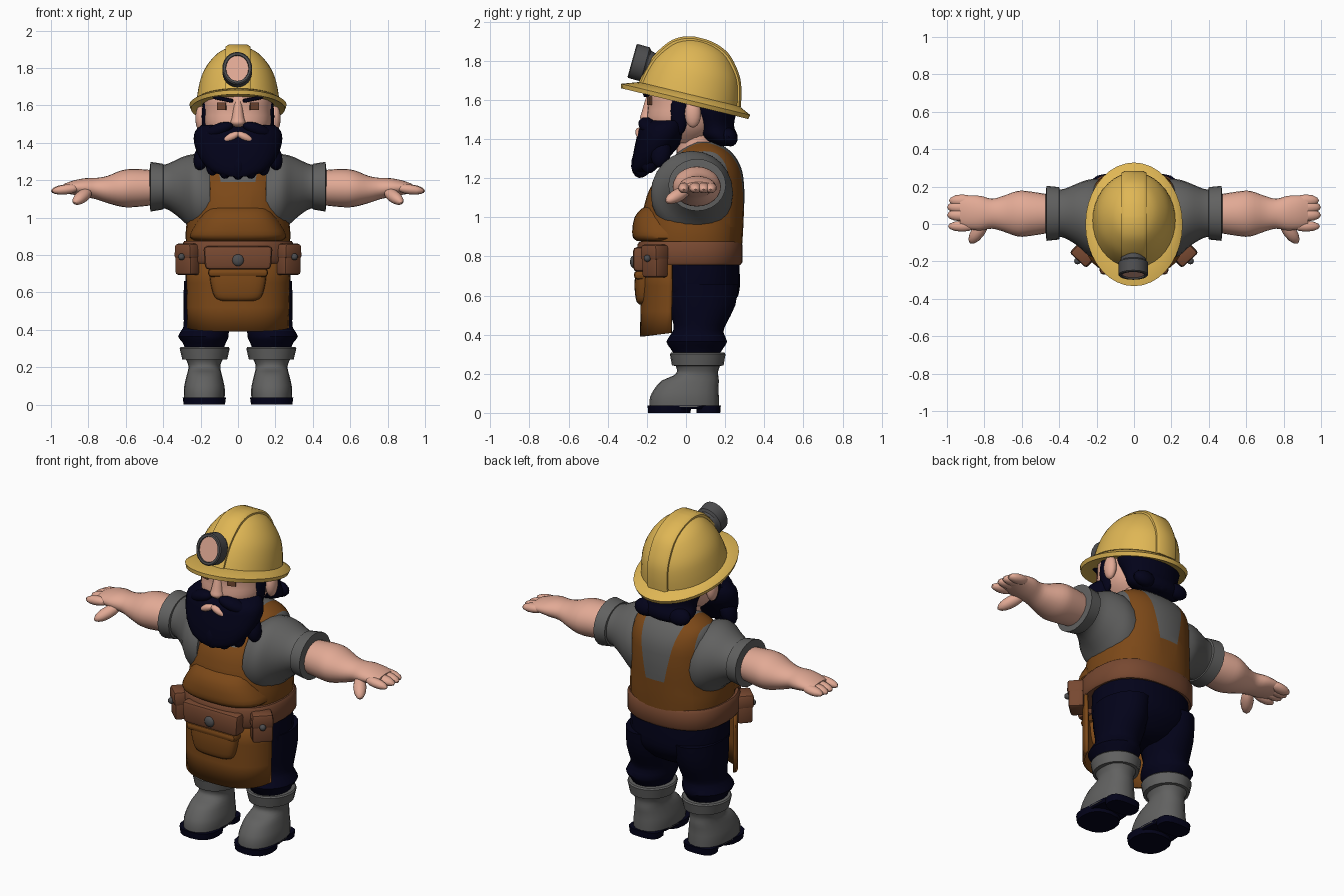
import bpy, bmesh, math
from mathutils import Vector, Matrix

def mat(name, r, g, b):
    m = bpy.data.materials.new(name)
    m.diffuse_color = (r, g, b, 1)
    return m

YELLOW = mat("helmet yellow", 0.74, 0.47, 0.09)
SKIN = mat("skin", 0.76, 0.40, 0.30)
GREY = mat("cloth grey", 0.12, 0.12, 0.118)
BROWN = mat("apron brown", 0.20, 0.065, 0.009)
LEATHER = mat("belt leather", 0.185, 0.065, 0.03)
NAVY = mat("dark navy", 0.0008, 0.0008, 0.010)
METAL = mat("lamp metal", 0.075, 0.075, 0.078)
EYE = mat("eye brown", 0.16, 0.06, 0.03)

def finish(name, bm, material, angle=40):
    bmesh.ops.recalc_face_normals(bm, faces=bm.faces)
    me = bpy.data.meshes.new(name)
    bm.to_mesh(me)
    bm.free()
    ob = bpy.data.objects.new(name, me)
    bpy.context.collection.objects.link(ob)
    me.materials.append(material)
    bpy.ops.object.select_all(action='DESELECT')
    ob.select_set(True)
    bpy.context.view_layer.objects.active = ob
    bpy.ops.object.shade_smooth_by_angle(angle=math.radians(angle))
    return ob

def refine(rings, k):
    """Catmull-Rom interpolation of cross sections."""
    out = []
    for i in range(len(rings) - 1):
        p = [rings[max(0, min(len(rings) - 1, i + j))] for j in (-1, 0, 1, 2)]
        for s in range(k):
            t = s / k
            out.append([0.5 * (2 * b + (c - a) * t + (2 * a - 5 * b + 4 * c - d) * t * t
                               + (3 * b - a - 3 * c + d) * t ** 3) for a, b, c, d in zip(*p)])
    return out + [rings[-1]]

def oval(r1, r2, a, power):
    c, s = math.cos(a), math.sin(a)
    e = 2 / power
    return r1 * math.copysign(abs(c) ** e, c), r2 * math.copysign(abs(s) ** e, s)

def loft(name, rings, material, axis='z', n=24, power=2.0, k=3, side=1, matrix=None, angle=40):
    """Rings are (position, centre a, centre b, radius a, radius b)."""
    bm = bmesh.new()
    loops = []
    for t, ca, cb, ra, rb in (refine(rings, k) if k > 1 else rings):
        loop = []
        for i in range(n):
            a, b = oval(ra, rb, 2 * math.pi * i / n, power)
            a, b = a + ca, b + cb
            loop.append(bm.verts.new((side * a, b, t) if axis == 'z' else (side * t, a, b)))
        loops.append(loop)
    for lo, hi in zip(loops, loops[1:]):
        for i in range(n):
            j = (i + 1) % n
            bm.faces.new((lo[i], lo[j], hi[j], hi[i]))
    bm.faces.new(loops[0])
    bm.faces.new(loops[-1])
    if matrix:
        bm.transform(matrix)
    return finish(name, bm, material, angle)

def blob(name, loc, size, material, rot=(0, 0, 0), seg=16):
    bm = bmesh.new()
    bmesh.ops.create_uvsphere(bm, u_segments=seg, v_segments=seg // 2 + 2, radius=1)
    turn = Matrix.Rotation(rot[2], 4, 'Z') @ Matrix.Rotation(rot[1], 4, 'Y') @ Matrix.Rotation(rot[0], 4, 'X')
    bm.transform(Matrix.Translation(loc) @ turn @ Matrix.Diagonal((*size, 1)))
    return finish(name, bm, material)

def block(name, loc, size, material, yaw=0, bevel=0.02, taper=1.0, roll=0):
    bm = bmesh.new()
    bmesh.ops.create_cube(bm, size=1)
    for v in bm.verts:
        if v.co.z < 0:
            v.co.x *= taper
    bm.transform(Matrix.Diagonal((*size, 1)))
    if bevel:
        bmesh.ops.bevel(bm, geom=bm.edges[:], offset=bevel, segments=2, affect='EDGES', profile=0.5)
    bm.transform(Matrix.Translation(loc) @ Matrix.Rotation(yaw, 4, 'Z') @ Matrix.Rotation(roll, 4, 'Y'))
    return finish(name, bm, material)

# Torso: shirt with apron bib and shoulder straps split along clean cuts
torso = loft("torso", [(0.77, 0, .03, .27, .25), (0.9, 0, .03, .28, .26), (1.0, 0, .035, .272, .26),
                       (1.14, 0, .055, .26, .243), (1.25, 0, .088, .245, .195), (1.33, 0, .095, .215, .14),
                       (1.385, 0, .09, .12, .07)], GREY, n=32, power=2.3, k=4)
torso.data.materials.append(BROWN)
bm = bmesh.new()
bm.from_mesh(torso.data)
cuts = [((s * .06, 0, 1.03), (s, 0, -.2)) for s in (1, -1)] + [((s * .205, 0, 0), (1, 0, 0)) for s in (1, -1)]
cuts += [((0, 0, z), (0, 0, 1)) for z in (1.03, 1.07, 1.19)]
for co, no in cuts:
    bmesh.ops.bisect_plane(bm, geom=bm.verts[:] + bm.edges[:] + bm.faces[:], plane_co=co, plane_no=no)
for f in bm.faces:
    c = f.calc_center_median()
    strap = .06 + .2 * (c.z - 1.03) < abs(c.x) < .205
    bib = c.y < 0 and c.z < 1.19
    f.material_index = int(c.z < 1.03 or strap or bib or (abs(c.x) > .2 and c.z < 1.07))
bm.to_mesh(torso.data)
bm.free()
loft("bib_pocket", [(1.07, 0, -.13, .12, .045), (1.045, 0, -.125, .165, .10), (1.0, 0, -.105, .205, .158),
                    (.93, 0, -.085, .25, .19), (.895, 0, -.08, .258, .19), (.878, 0, -.08, .235, .17)],
     BROWN, n=32, power=2.6, k=2)
loft("belt", [(.755, 0, .02, .287, .258), (.77, 0, .02, .297, .268), (.86, 0, .02, .297, .268),
              (.875, 0, .02, .287, .258)], LEATHER, n=32, power=2.5, k=1)
block("belt_front", (0, -.222, .785), (.37, .097, .125), LEATHER, bevel=.02, taper=.95)
blob("belt_stud", (0, -.268, .772), (.032, .018, .032), METAL)
loft("front_pouch", [(.555, 0, -.215, .09, .025), (.575, 0, -.215, .125, .04), (.64, 0, -.215, .145, .048),
                     (.70, 0, -.215, .152, .045), (.74, 0, -.215, .15, .035)], BROWN, power=3)
block("front_pouch_flap", (0, -.22, .705), (.32, .092, .045), BROWN, bevel=.018)

# Apron skirt: open curved panel
bm = bmesh.new()
cols = []
for i in range(25):
    a = math.radians(194 + 152 * i / 24)
    col = []
    for z, rx, ry in ((.39, .272, .228), (.52, .274, .226), (.65, .276, .222), (.79, .28, .222)):
        x, y = oval(rx, ry, a, 2.5)
        col.append(bm.verts.new((x, y, z + (.028 * (1 + y / ry) if z < .4 else 0))))
    cols.append(col)
for p, q in zip(cols, cols[1:]):
    for j in range(3):
        bm.faces.new((p[j], q[j], q[j + 1], p[j + 1]))
apron = finish("apron_skirt", bm, BROWN)
mod = apron.modifiers.new("thickness", 'SOLIDIFY')
mod.thickness = .014
mod.offset = 0

# Trouser seat
loft("trouser_seat", [(.80, 0, .05, .27, .22), (.7, 0, .055, .28, .22), (.6, 0, .055, .272, .212),
                      (.52, 0, .06, .2, .14), (.49, 0, .06, .1, .08)], NAVY, power=2.2)

for s, tag in ((1, "left"), (-1, "right")):
    # Sleeve, arm and hand
    loft(tag + "_sleeve", [(.15, .03, 1.105, .205, .205), (.2, .03, 1.12, .21, .215), (.245, .035, 1.135, .202, .203),
                           (.30, .05, 1.155, .168, .168), (.37, .057, 1.165, .132, .125), (.42, .057, 1.165, .125, .112)],
         GREY, 'x', side=s)
    loft(tag + "_sleeve_cuff", [(.395, .057, 1.165, .115, .10), (.40, .057, 1.165, .14, .122),
                                (.468, .057, 1.165, .147, .133), (.472, .057, 1.165, .105, .095)], GREY, 'x', k=1, side=s)
    loft(tag + "_arm", [(.44, .055, 1.16, .10, .092), (.55, .055, 1.158, .118, .102), (.62, .055, 1.155, .122, .098),
                        (.70, .055, 1.15, .095, .072), (.76, .055, 1.155, .08, .057), (.82, .058, 1.16, .092, .05),
                        (.88, .062, 1.16, .09, .038), (.93, .066, 1.155, .078, .025)], SKIN, 'x', side=s)
    for i, (y, x, l) in enumerate(((-.012, .92, .075), (.048, .93, .07), (.09, .93, .07), (.125, .92, .07))):
        blob(f"{tag}_finger_{i + 1}", (s * x, y, 1.15), (l, .029 + .004 * (i > 0), .026), SKIN, (0, s * .12, 0), 12)
    blob(tag + "_thumb", (s * .832, -.04, 1.113), (.085, .036, .033), SKIN, (0, s * .42, s * -.95), 12)
    # Bib button and side pouch with its flap and stud
    blob(tag + "_bib_button", (s * .178, -.142, 1.15), (.032, .028, .032), LEATHER)
    block(tag + "_pouch", (s * .268, -.158, .765), (.115, .085, .145), LEATHER, s * .75, .015, 1.0)
    block(tag + "_pouch_flap", (s * .268, -.16, .82), (.115, .095, .08), LEATHER, s * .75, .015, 1.08)
    blob(tag + "_pouch_stud", (s * .302, -.198, .79), (.018, .018, .018), METAL, seg=12)
    # Trouser leg with gathered hem
    loft(tag + "_trouser_leg", [(.66, .155, .08, .133, .188), (.55, .162, .08, .13, .172), (.45, .168, .07, .122, .133),
                                (.41, .172, .06, .122, .132), (.365, .185, .055, .135, .155), (.33, .18, .055, .115, .135),
                                (.29, .18, .055, .10, .11)], NAVY, side=s, n=20, k=2)
    # Boot
    loft(tag + "_boot_rim", [(.24, .178, .06, .10, .11), (.242, .178, .06, .12, .132), (.30, .178, .06, .134, .142),
                             (.308, .178, .06, .128, .136), (.31, .178, .06, .09, .10)], GREY, k=1, side=s, n=20)
    loft(tag + "_boot", [(.03, .18, -.01, .108, .178), (.08, .18, -.008, .11, .176), (.125, .18, .003, .102, .163),
                         (.165, .18, .022, .092, .146), (.19, .18, .05, .086, .115), (.215, .18, .06, .087, .105),
                         (.25, .18, .06, .102, .118)], GREY, side=s, n=20, power=2.3, k=2)
    loft(tag + "_sole_front", [(0, .18, -.085, .11, .108), (.038, .18, -.085, .116, .112)], NAVY, side=s, k=1, n=16, power=2.4)
    loft(tag + "_sole_heel", [(0, .18, .115, .095, .06), (.038, .18, .115, .10, .063)], NAVY, side=s, k=1, n=16, power=2.8)
    loft(tag + "_sole_arch", [(.02, .18, -.01, .10, .15), (.038, .18, -.01, .11, .182)], NAVY, side=s, k=1, n=16, power=2.6)
    # Ear, sideburn, eye, brow and moustache
    blob(tag + "_ear", (s * .198, .035, 1.53), (.03, .042, .072), SKIN)
    blob(tag + "_sideburn", (s * .162, -.035, 1.54), (.032, .048, .12), NAVY)
    block(tag + "_eye", (s * .087, -.186, 1.595), (.048, .012, .042), EYE, s * .3, 0)
    block(tag + "_brow", (s * .08, -.19, 1.634), (.11, .03, .02), NAVY, s * .3, .006, roll=s * -.2)
    blob(tag + "_moustache", (s * .105, -.19, 1.466), (.088, .048, .036), NAVY, (0, s * .35, s * .35))
    # Half of the downturned lip
    blob(tag + "_lip", (s * .04, -.232, 1.428), (.056, .026, .022), SKIN, (0, s * .45, s * .2), 12)

# Neck and head
loft("neck", [(1.32, 0, .06, .13, .11), (1.38, 0, .05, .115, .10), (1.46, 0, .03, .115, .10)], SKIN)
loft("head", [(1.38, 0, -.02, .10, .10), (1.44, 0, -.02, .155, .165), (1.50, 0, -.02, .18, .182),
              (1.57, 0, -.015, .182, .18), (1.64, 0, -.01, .18, .185), (1.74, 0, .01, .15, .16)], SKIN, power=2.3)
loft("nose", [(1.485, 0, -.19, .022, .022), (1.505, 0, -.195, .04, .04), (1.535, 0, -.193, .033, .034),
              (1.61, 0, -.18, .022, .025), (1.64, 0, -.175, .018, .015)], SKIN, n=12)

# Hair with flicked ends
loft("hair", [(1.64, 0, .11, .188, .15), (1.55, 0, .125, .185, .135), (1.47, 0, .145, .165, .10),
              (1.42, 0, .165, .17, .098), (1.385, 0, .185, .155, .075), (1.365, 0, .195, .11, .045)], NAVY)
for i, x in enumerate((-.11, 0, .11)):
    blob(f"hair_lock_{i + 1}", (x, .22, 1.41), (.07, .042, .05), NAVY, (.5, 0, 0), 12)

# Beard with scalloped locks
loft("beard", [(1.22, 0, -.235, .06, .032), (1.25, 0, -.212, .145, .062), (1.32, 0, -.172, .205, .098),
               (1.40, 0, -.132, .235, .122), (1.46, 0, -.115, .230, .122), (1.495, 0, -.09, .195, .10)],
     NAVY, power=2.2)
for i in range(7):
    u = i / 3 - 1
    blob(f"beard_lock_{i + 1}", (u * .19, -.228 + .1 * u * u, 1.28 + .05 * u * u), (.044, .052, .08), NAVY,
         (-.15, u * -.3, 0), 12)

# Helmet: brim and dome tilted back, with a raised centre ridge
tilt = Matrix.Translation((0, 0, 1.61)) @ Matrix.Rotation(math.radians(-13.6), 4, 'X')
dome = [(.015, 0, .015, .222, .262), (.08, 0, .015, .213, .25), (.15, 0, .015, .196, .228), (.21, 0, .013, .165, .192),
        (.265, 0, .01, .118, .143), (.297, 0, .005, .065, .082), (.309, 0, 0, .02, .025)]
loft("helmet_brim", [(-.01, 0, 0, .20, .24), (-.03, 0, 0, .252, .334), (-.008, 0, 0, .26, .34), (.022, 0, .012, .222, .265)],
     YELLOW, n=36, k=1, matrix=tilt)
loft("helmet_dome", dome, YELLOW, n=36, matrix=tilt)
bm = bmesh.new()
fine = refine(dome, 3)
arc = [(cy - r - .006, z + .006) for z, _, cy, _, r in fine] + [(cy + r + .006, z + .006) for z, _, cy, _, r in reversed(fine)]
rows = [[bm.verts.new((x, y * q, z * q)) for y, z in arc] for x, q in ((-.066, .965), (-.05, 1), (.05, 1), (.066, .965))]
for lo, hi in zip(rows, rows[1:]):
    for i in range(len(arc)):
        j = (i + 1) % len(arc)
        bm.faces.new((lo[i], lo[j], hi[j], hi[i]))
bm.faces.new(rows[0])
bm.faces.new(rows[-1])
bm.transform(tilt)
finish("helmet_ridge", bm, YELLOW)

# Head lamp
aim = Matrix.Translation((-.004, -.218, 1.784)) @ Matrix.Rotation(math.radians(74.5), 4, 'X')
loft("lamp_body", [(-.06, 0, 0, .06, .065), (-.02, 0, 0, .07, .076), (-.01, 0, 0, .08, .09), (.055, 0, 0, .08, .09),
                   (.06, 0, 0, .074, .084), (.06, 0, 0, .062, .072), (.045, 0, 0, .06, .07)], METAL, k=1, matrix=aim, angle=30)
loft("lamp_lens", [(.044, 0, 0, .06, .07), (.052, 0, 0, .06, .07)], SKIN, k=1, matrix=aim)
